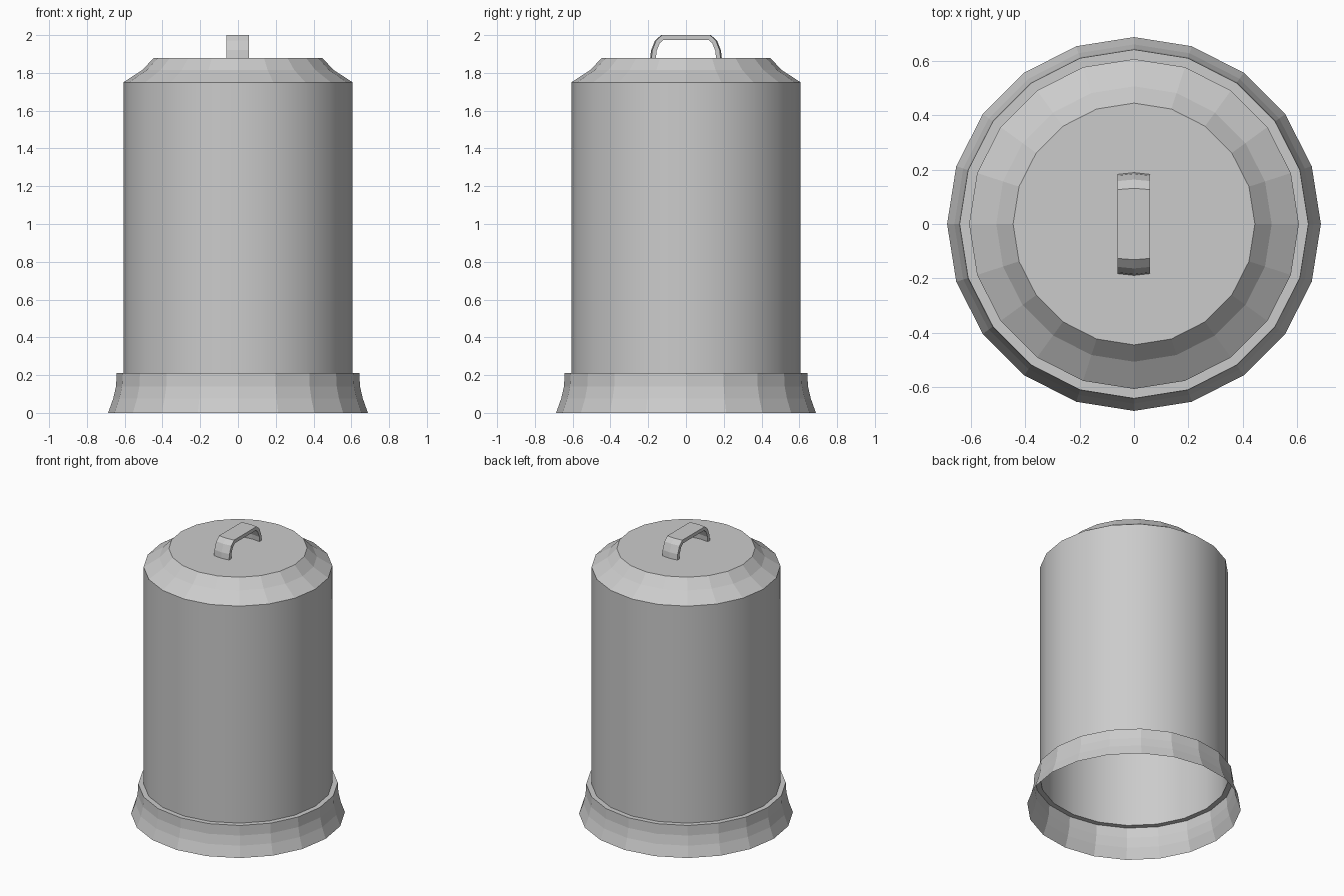
import bpy, bmesh
from math import cos, sin, tau

if "Cube" in bpy.data.objects:
    bpy.data.objects.remove(bpy.data.objects["Cube"])

SIDES = 20


def finish(name, bm, smooth):
    bmesh.ops.recalc_face_normals(bm, faces=bm.faces)
    mesh = bpy.data.meshes.new(name)
    bm.to_mesh(mesh)
    bm.free()
    for p in mesh.polygons:
        p.use_smooth = smooth
    obj = bpy.data.objects.new(name, mesh)
    bpy.context.collection.objects.link(obj)
    return obj


def lathe(name, profile, smooth=False, cap_top=False):
    """Revolve (radius, z) points around the z axis."""
    bm = bmesh.new()
    rings = [[bm.verts.new((r * cos(tau * i / SIDES), r * sin(tau * i / SIDES), z))
              for i in range(SIDES)] for r, z in profile]
    for a, b in zip(rings, rings[1:]):
        for i in range(SIDES):
            j = (i + 1) % SIDES
            bm.faces.new((a[i], a[j], b[j], b[i]))
    if cap_top:
        bm.faces.new(rings[-1])
    return finish(name, bm, smooth)


# Open-bottomed flared foot with a narrow ledge meeting the body
lathe("base", [(0.688, 0), (0.661, 0.075), (0.646, 0.14), (0.642, 0.21), (0.607, 0.21)])

# Straight hollow body
lathe("body", [(0.607, 0.21), (0.607, 1.75)], smooth=True)

# Stepped lid with a flat top
lathe("lid", [(0.607, 1.75), (0.507, 1.815), (0.445, 1.88)], cap_top=True)

# Handle: flat strap arched along y, slightly bowed at its ends
outer = [(0.188, 1.875), (0.183, 1.92), (0.162, 1.972), (0.13, 2.0)]
inner = [(0.163, 1.875), (0.160, 1.915), (0.143, 1.957), (0.122, 1.975)]


def arch(half):
    return [(-y, z) for y, z in half] + [(y, z) for y, z in reversed(half)]


loop = arch(outer) + arch(inner)[::-1]
bm = bmesh.new()
cols = [[bm.verts.new((x, y * bow, z)) for y, z in loop]
        for x, bow in ((-0.06, 0.975), (0, 1.01), (0.058, 0.975))]
n = len(loop)
for a, b in zip(cols, cols[1:]):
    for i in range(n):
        j = (i + 1) % n
        bm.faces.new((a[i], a[j], b[j], b[i]))
for c in (cols[0], cols[-1]):
    for i in range(n // 2 - 1):
        bm.faces.new((c[i], c[i + 1], c[n - 2 - i], c[n - 1 - i]))
finish("handle", bm, False)
